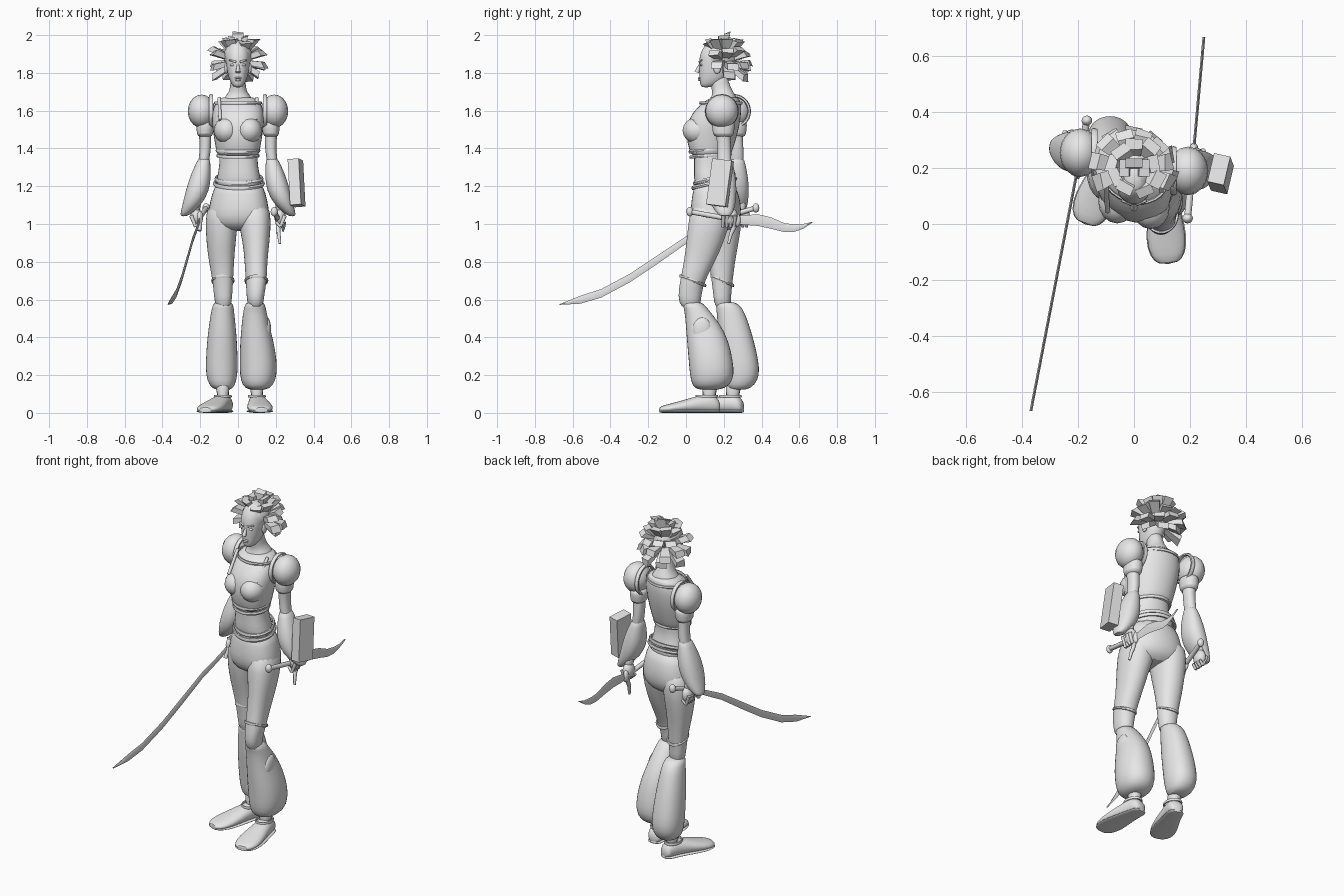
import bpy, bmesh, math, random
from mathutils import Vector, Matrix, Euler

random.seed(4)
default_cube = bpy.data.objects.get("Cube")
if default_cube:
    bpy.data.objects.remove(default_cube, do_unlink=True)

grey = bpy.data.materials.new("plain_grey")
grey.use_nodes = True
grey.diffuse_color = (.8, .8, .8, 1)
grey.node_tree.nodes["Principled BSDF"].inputs["Base Color"].default_value = (.8, .8, .8, 1)
made = []


def finish(name, bm, subdivide=False):
    """Turn a bmesh into a named, coloured object."""
    bmesh.ops.recalc_face_normals(bm, faces=bm.faces[:])
    mesh = bpy.data.meshes.new(name)
    bm.to_mesh(mesh)
    bm.free()
    mesh.materials.append(grey)
    obj = bpy.data.objects.new(name, mesh)
    bpy.context.scene.collection.objects.link(obj)
    if subdivide:
        obj.modifiers.new("smooth", "SUBSURF").levels = 1
        obj.modifiers["smooth"].render_levels = 1
    made.append(obj)
    return obj


def loft(name, rings, sides=16, shear=0, along_y=False, soft=True):
    """Skin rounded rings, each (position, low a, high a, low b, high b)."""
    def rounded(value):
        return math.copysign(abs(value) ** .9, value)
    bm = bmesh.new()
    loops = []
    for s, a0, a1, b0, b1 in rings:
        loop = []
        for i in range(sides):
            t = math.tau * i / sides
            da = (a1 - a0) / 2 * rounded(math.cos(t))
            a = (a0 + a1) / 2 + da
            b = (b0 + b1) / 2 + (b1 - b0) / 2 * rounded(math.sin(t)) + shear * da
            loop.append(bm.verts.new((a, s, b) if along_y else (a, b, s)))
        loops.append(loop)
    for low, high in zip(loops, loops[1:]):
        for i in range(sides):
            j = (i + 1) % sides
            bm.faces.new((low[i], low[j], high[j], high[i]))
    bm.faces.new(loops[0])
    bm.faces.new(loops[-1])
    return finish(name, bm, soft)


def ball(name, centre, size, turn=(0, 0, 0)):
    bm = bmesh.new()
    bmesh.ops.create_uvsphere(bm, u_segments=16, v_segments=10, radius=1,
                              matrix=Matrix.LocRotScale(Vector(centre), Euler(turn), Vector(size)))
    return finish(name, bm)


def rod(name, start, end, r1, r2, sides=10):
    start, end = Vector(start), Vector(end)
    axis = end - start
    place = Matrix.Translation((start + end) / 2) @ axis.to_track_quat("Z", "Y").to_matrix().to_4x4()
    bm = bmesh.new()
    bmesh.ops.create_cone(bm, cap_ends=True, segments=sides, radius1=r1, radius2=r2,
                          depth=axis.length, matrix=place)
    return finish(name, bm)


def band(name, centre, rx, ry, thick, dip=0, shear=0, upright=False):
    """Closed rounded trim, optionally dipping at the front."""
    bm = bmesh.new()
    count, sides = 28, 6
    rows = []
    for i in range(count):
        t = math.tau * i / count
        row = []
        for k in range(sides):
            u = math.tau * k / sides
            grow = thick * math.cos(u)
            x, y = (rx + grow) * math.cos(t), (ry + grow) * math.sin(t)
            z = thick * 1.4 * math.sin(u) + dip * math.sin(t)
            p = Vector((z, y, x)) if upright else Vector((x, y + shear * x, z))
            row.append(bm.verts.new(p + Vector(centre)))
        rows.append(row)
    for i in range(count):
        a, b = rows[i], rows[(i + 1) % count]
        for k in range(sides):
            n = (k + 1) % sides
            bm.faces.new((a[k], b[k], b[n], a[n]))
    return finish(name, bm)


# Torso and clothing
loft("waist_skin", [(1.16, -.13, .14, .05, .27), (1.25, -.112, .12, .04, .24), (1.31, -.1, .106, .045, .22),
                    (1.37, -.1, .106, .04, .225), (1.42, -.1, .1, .05, .23)], shear=-.15)
loft("bodice", [(1.355, -.1, .1, .04, .225), (1.37, -.115, .115, .025, .24), (1.43, -.125, .125, .005, .26),
                (1.5, -.137, .137, .0, .28), (1.56, -.142, .142, .015, .29), (1.62, -.135, .135, .06, .295),
                (1.665, -.105, .105, .12, .285), (1.675, -.06, .06, .15, .26)], shear=-.15)
loft("neck", [(1.62, -.1, .1, .1, .28), (1.67, -.075, .075, .135, .27), (1.7, -.045, .045, .14, .25),
              (1.75, -.04, .04, .125, .225), (1.8, -.04, .04, .12, .22)])
for side in (-1, 1):
    ball("bust", (side * .06, .07 - .01 * side, 1.495), (.068, .078, .07))
    rod("neck_strap", (side * .095, .045, 1.55), (side * .1, .14, 1.668), .009, .009)
for z, grow in ((1.362, 0), (1.39, .004)):
    band("bodice_band", (0, .13, z), .108 + grow, .105 + grow, .007, .008, -.15)
band("neckline_trim", (0, .185, 1.64), .122, .108, .006, 0, -.15)
for z, grow in ((1.215, .0), (1.24, -.008)):
    band("belt", (.005, .15, z), .13 + grow, .112 + grow, .008, .025, -.15)

# Trousers
loft("hips", [(1.23, -.118, .128, .045, .25), (1.16, -.14, .15, .035, .28), (1.08, -.16, .168, .022, .295),
              (1.01, -.165, .172, .03, .285), (.96, -.1, .1, .08, .24)], shear=-.15)
loft("left_thigh", [(1.12, .0, .165, .03, .25), (1.02, -.003, .178, .012, .24), (.9, .025, .168, .0, .2),
                    (.8, .034, .155, -.012, .155), (.7, .04, .155, -.032, .1), (.62, .045, .138, -.045, .08),
                    (.55, .05, .135, -.03, .08)], shear=-.1)
loft("right_thigh", [(1.12, -.16, .0, .07, .29), (1.02, -.176, .003, .07, .3), (.9, -.168, -.012, .09, .28),
                     (.8, -.156, -.02, .12, .26), (.7, -.135, -.025, .135, .248), (.62, -.128, -.03, .145, .238),
                     (.55, -.12, -.035, .15, .24)], shear=-.1)
band("left_knee_cuff", (.097, .036, .7), .058, .066, .006, -.025)
band("right_knee_cuff", (-.08, .192, .7), .056, .058, .006, -.025)
loft("left_flared_leg", [(.59, .045, .138, -.035, .085), (.565, .03, .147, -.01, .105), (.47, .018, .165, -.003, .185),
                         (.38, .01, .19, .003, .228), (.28, .006, .208, .012, .25), (.2, .008, .208, .018, .258),
                         (.145, .02, .19, .03, .235), (.12, .055, .15, .06, .18)])
loft("right_flared_leg", [(.59, -.127, -.03, .15, .255), (.565, -.138, -.022, .16, .3), (.47, -.155, -.012, .165, .335),
                          (.38, -.165, -.004, .175, .362), (.28, -.172, .0, .19, .385), (.2, -.172, .0, .2, .393),
                          (.145, -.155, -.015, .21, .365), (.12, -.12, -.035, .23, .32)])
ball("left_knee_patch", (.155, .085, .44), (.02, .05, .065))

# Shoes
foot = [(.062, -.025, .025, .008, .05), (.045, -.045, .045, 0, .085), (0, -.045, .05, 0, .105),
        (-.08, -.056, .06, 0, .085), (-.17, -.075, .072, 0, .058), (-.235, -.065, .06, 0, .042),
        (-.265, -.035, .03, .004, .03)]
for name, x, y, turn in (("left", .1, .12, .1), ("right", -.08, .245, -.36)):
    shoe = loft(name + "_shoe", foot, along_y=True)
    sole = loft(name + "_sole", [(s, a * 1.05, b * 1.05, 0, .018) for s, a, b, _, _ in foot], along_y=True)
    for part in (shoe, sole):
        part.location = (x, y, 0)
        part.rotation_euler.z = turn
    loft(name + "_ankle", [(.06, x - .04, x + .04, y - .045, y + .045), (.2, x - .035, x + .035, y - .03, y + .05)])
    band(name + "_shoe_rim", (x, y - .01, .088), .042, .055, .006)

# Arms, one side mirrored and moved back with the twist of the body
for name, side, dy in (("left", 1, 0), ("right", -1, .065)):
    def arm(part, rings):
        flipped = [(z, min(side * a, side * b), max(side * a, side * b), c + dy, d + dy) for z, a, b, c, d in rings]
        loft(name + part, flipped)
    arm("_upper_arm", [(1.62, .14, .23, .15, .24), (1.47, .14, .205, .16, .235), (1.4, .143, .203, .165, .24),
                       (1.34, .15, .208, .165, .24), (1.28, .165, .22, .165, .24)])
    arm("_sleeve_cuff", [(1.545, .13, .215, .14, .255), (1.53, .122, .222, .135, .26),
                         (1.47, .13, .22, .14, .255), (1.46, .145, .205, .16, .24)])
    arm("_flared_sleeve", [(1.355, .15, .205, .165, .24), (1.32, .145, .225, .15, .25), (1.25, .142, .255, .125, .265),
                           (1.18, .15, .277, .115, .27), (1.11, .185, .293, .125, .265), (1.06, .24, .305, .16, .25),
                           (1.04, .27, .305, .18, .235)])
    arm("_wrist", [(1.15, .19, .25, .185, .25), (1.05, .2, .255, .2, .26)])
    ball(name + "_shoulder_pad", (side * .193, .19 + dy, 1.597), (.073, .087, .088))
    band(name + "_shoulder_rim", (side * .142, .19 + dy, 1.597), .082, .08, .009, upright=True)
    ball(name + "_hand", (side * .222, .232 + dy, 1.04), (.03, .042, .048))
    for k in range(4):
        y = .2 + dy + k * .02
        rod(name + "_finger", (side * .248, y, 1.045), (side * .225, y - .005, .985), .011, .008, 8)
        rod(name + "_fingertip", (side * .225, y - .005, .987), (side * .2, y, 1.01), .009, .007, 8)

# Block worn on the left forearm
bm = bmesh.new()
bmesh.ops.create_cube(bm, size=1, matrix=Matrix.LocRotScale(
    Vector((.31, .18, 1.218)), Euler((-.12, -.08, -.22)), Vector((.06, .105, .245))))
finish("forearm_block", bm)


# Swords: diamond-section blades, hilts, guards
def blade(name, outline, x_at):
    loft(name, [(y, x_at(y) - .005, x_at(y) + .005, low, high) for y, low, high in outline],
         sides=4, along_y=True, soft=False)


def right_x(y):
    return -.24 + .193 * y


def left_x(y):
    return .19 + .09 * y


blade("right_blade", [(.22, 1.02, 1.055), (.12, .96, .995), (0, .895, .935), (-.15, .79, .835), (-.3, .69, .735),
                      (-.45, .61, .655), (-.56, .578, .62), (-.67, .572, .575)], right_x)
blade("left_blade", [(.25, 1.0, 1.04), (.38, .99, 1.052), (.45, .975, 1.035), (.52, .957, 1.005),
                     (.57, .957, .998), (.62, .975, 1.0), (.67, 1.008, 1.012)], left_x)
for name, x_at, tail, head, z0, z1 in (("right", right_x, .37, .2, 1.085, 1.035), ("left", left_x, .02, .27, 1.065, 1.02)):
    rod(name + "_hilt", (x_at(tail), tail, z0), (x_at(head), head, z1), .013, .014)
    ball(name + "_pommel", (x_at(tail), tail, z0), (.019, .018, .025))
    ball(name + "_guard", (x_at(head), head, z1), (.016, .02, .035))
    rod(name + "_guard_prong", (x_at(head), head, z1), (x_at(head) - .002, head - .03, z1 - .07), .014, .011, 8)
rod("left_prong_tip", (.215, .24, .955), (.222, .225, .895), .011, .007, 8)

# Head and face
loft("head", [(1.722, -.018, .018, .085, .125), (1.74, -.036, .036, .072, .18), (1.775, -.051, .051, .07, .22),
              (1.82, -.06, .06, .067, .24), (1.87, -.067, .067, .068, .25), (1.91, -.066, .066, .075, .25),
              (1.95, -.05, .05, .1, .235), (1.975, -.025, .025, .13, .2)])
rod("nose", (0, .076, 1.85), (0, .057, 1.803), .005, .013, 8)
ball("upper_lip", (0, .071, 1.773), (.02, .008, .005))
ball("lower_lip", (0, .072, 1.762), (.017, .008, .006))
for side in (-1, 1):
    ball("eye", (side * .027, .081, 1.842), (.015, .008, .007))
    rod("brow", (side * .01, .071, 1.858), (side * .046, .084, 1.868), .006, .004, 8)
    ball("ear", (side * .062, .165, 1.825), (.01, .02, .03))

# Hair: a cap with rows of chunky locks widening towards their ends
ball("hair_cap", (0, .178, 1.89), (.075, .098, .08))
core = Vector((0, .2, 1.862))
for rise, spread, count in ((78, 90, 3), (52, 155, 9), (22, 112, 8), (-10, 105, 7), (-38, 75, 4)):
    for i in range(count):
        swing = math.radians(-spread + 2 * spread * i / (count - 1))
        lift = math.radians(rise + random.uniform(-6, 6))
        out = Vector((math.sin(swing) * math.cos(lift), math.cos(swing) * math.cos(lift), math.sin(lift)))
        turn = out.to_track_quat("Z", "Y")
        reach = random.uniform(.132, .156)
        bm = bmesh.new()
        bmesh.ops.create_cube(bm, size=2)
        for v in bm.verts:
            end = v.co.z > 0
            wide, deep = (.03, .016) if end else (.017, .012)
            length = reach + v.co.x * random.uniform(-.004, .008) - v.co.y * .008 if end else .04
            v.co = core + turn @ Vector((v.co.x * wide, v.co.y * deep, length))
        finish("hair_lock", bm)

# Smooth shading with crisp edges
bpy.ops.object.select_all(action="DESELECT")
for obj in made:
    obj.select_set(True)
bpy.context.view_layer.objects.active = made[0]
bpy.ops.object.shade_smooth_by_angle(angle=math.radians(45))
